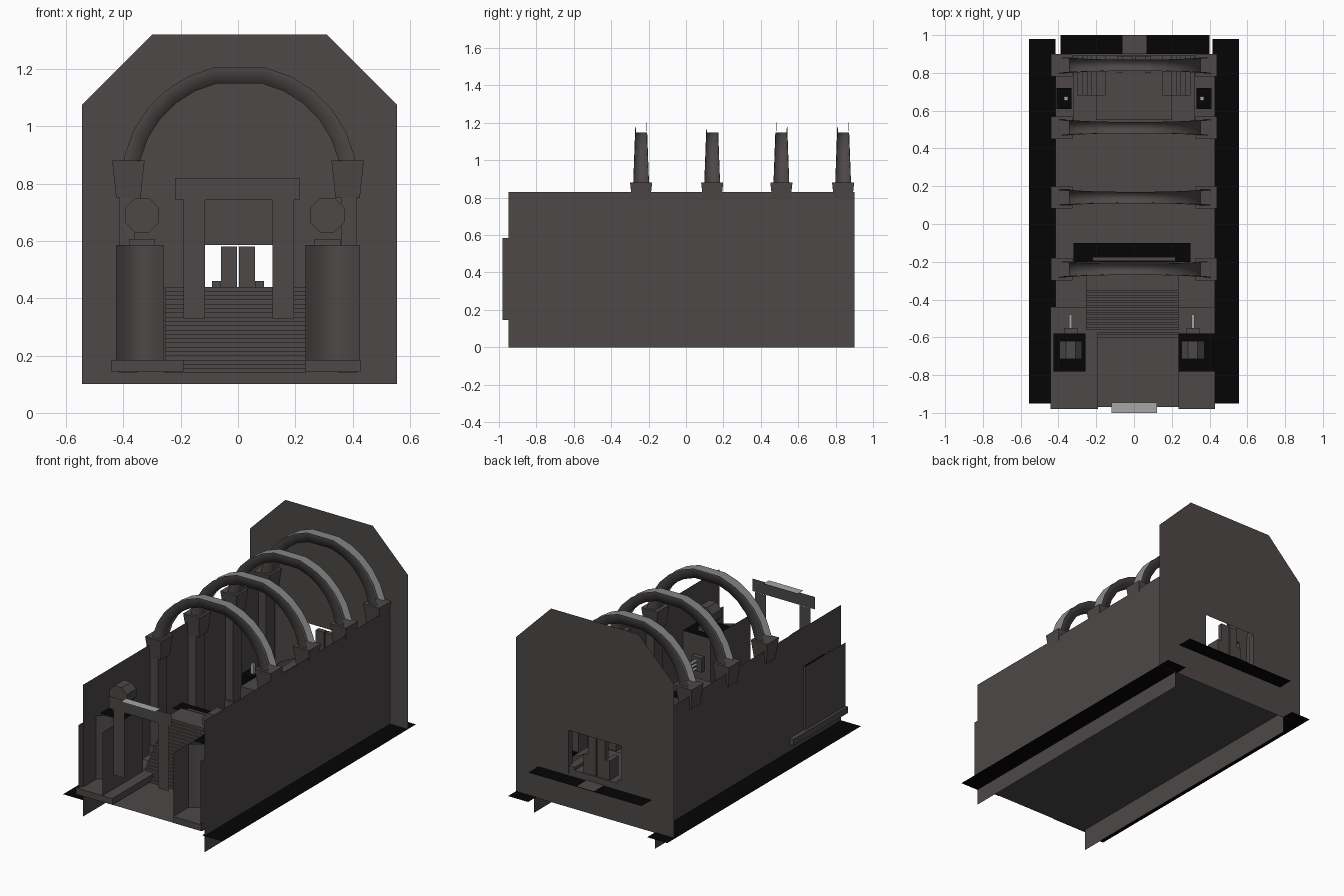
import bpy, bmesh, math

if "Cube" in bpy.data.objects:
    bpy.data.objects.remove(bpy.data.objects["Cube"])


def material(name, rgb):
    m = bpy.data.materials.new(name)
    m.diffuse_color = (*rgb, 1)
    m.use_nodes = True
    m.node_tree.nodes["Principled BSDF"].inputs["Base Color"].default_value = m.diffuse_color
    return m


STONE = material("grey stone", (0.072, 0.065, 0.063))
BLACK = material("black stone", (0.0015, 0.0015, 0.0015))
LIGHT = material("pale grey", (0.37, 0.39, 0.38))


def make(name, verts, faces, mat=STONE, fix=False):
    me = bpy.data.meshes.new(name)
    me.from_pydata(verts, [], faces)
    me.materials.append(mat)
    if fix:
        bm = bmesh.new()
        bm.from_mesh(me)
        bmesh.ops.recalc_face_normals(bm, faces=bm.faces)
        bm.to_mesh(me)
        bm.free()
    ob = bpy.data.objects.new(name, me)
    bpy.context.collection.objects.link(ob)
    return ob


def smooth(ob):
    for p in ob.data.polygons:
        p.use_smooth = True


def box(name, x0, x1, y0, y1, z0, z1, mat=STONE, flare=0.0):
    """Box; flare widens the top on every side."""
    v = []
    for z, f in ((z0, 0), (z1, flare)):
        v += [(x0 - f, y0 - f, z), (x1 + f, y0 - f, z), (x1 + f, y1 + f, z), (x0 - f, y1 + f, z)]
    f = [(3, 2, 1, 0), (4, 5, 6, 7), (0, 1, 5, 4), (1, 2, 6, 5), (2, 3, 7, 6), (3, 0, 4, 7)]
    return make(name, v, f, mat, True)


def sheet(name, pts, mat=STONE):
    return make(name, pts, [tuple(range(len(pts)))], mat)


def flat(name, x0, x1, y0, y1, z, mat=STONE):
    return sheet(name, [(x0, y0, z), (x1, y0, z), (x1, y1, z), (x0, y1, z)], mat)


def upright(name, x0, x1, z0, z1, y, mat=STONE):
    return sheet(name, [(x0, y, z0), (x1, y, z0), (x1, y, z1), (x0, y, z1)], mat)


def side_sheet(name, x, y0, y1, z0, z1, mat=STONE):
    p = [(x, y0, z0), (x, y1, z0), (x, y1, z1), (x, y0, z1)]
    return sheet(name, p if x > 0 else p[::-1], mat)


def mirrored(x0, x1, s):
    return (x0, x1) if s > 0 else (-x1, -x0)


# main floor, side walls and outer ledges
flat("floor", -0.415, 0.428, -0.97, 0.9, 0.14)
side_sheet("right_wall", 0.43, -0.95, 0.9, 0, 0.83)
side_sheet("left_wall", -0.415, -0.95, 0.9, 0, 0.83)
for s, side in ((1, "right"), (-1, "left")):
    a, b = mirrored(0.415, 0.555, s)
    flat(side + "_ledge", a, b, -0.95, 0.98, 0.103, BLACK)

# back wall with clipped corners and a doorway
Y = 0.9
outline = [(-0.545, 0.1), (-0.545, 1.075), (-0.3, 1.32), (0.31, 1.32), (0.555, 1.075), (0.555, 0.1)]
door = [(-0.18, 0.31), (-0.18, 0.585), (0.19, 0.585), (0.19, 0.31)]
make("back_wall", [(x, Y, z) for x, z in outline + door],
     [(0, 1, 7, 6), (1, 2, 7), (2, 3, 8, 7), (3, 4, 8), (4, 5, 9, 8), (5, 0, 6, 9)])
flat("back_door_sill", -0.39, 0.4, Y, 1.0, 0.3, BLACK)
flat("back_door_plate", -0.06, 0.065, Y, 1.0, 0.304)
for x in (-0.18, 0.19):
    side_sheet("door_jamb", x, 0.86, 0.9, 0.31, 0.585)

# arches: open channels, pale inside, on four pairs of wall columns
N = 14
ANGLES = [math.pi * i / N for i in range(N + 1) if i != N // 2]
for y in (-0.24, 0.14, 0.51, 0.84):
    v, f = [], []
    inner = {-1: [], 1: []}
    for i, a in enumerate(ANGLES):
        c, t = math.cos(a), math.sin(a)
        w = 0.045 - 0.015 * t
        for r, q in ((0.412, -w), (0.355, -w), (0.355, w), (0.412, w)):
            v.append((0.005 + r * c, y + q, 0.803 + r * t))
        for s in (-1, 1):
            for r in (0.412, 0.365):
                inner[s].append((0.005 + r * c, y + s * (w - 0.003), 0.803 + r * t))
        if i:
            k = 4 * i
            f += [(k - 4 + j, k - 3 + j, k + 1 + j, k + j) for j in range(3)]
    smooth(make("arch", v, f))
    for s in (-1, 1):
        quads = [(2 * i, 2 * i + 1, 2 * i + 3, 2 * i + 2) for i in range(len(ANGLES) - 1)]
        # pale lining faces the middle of the channel
        make("arch_lining", inner[s], [q[::-1] if s < 0 else q for q in quads], LIGHT)
    for s in (1, -1):
        a, b = mirrored(0.36, 0.414, s)
        box("arch_column", a, b, y - 0.045, y + 0.045, 0.14, 0.76)
        a, b = mirrored(0.34, 0.425, s)
        box("arch_capital", a, b, y - 0.045, y + 0.045, 0.75, 0.88, flare=0.014)
        a, b = mirrored(0.35, 0.414, s)
        box("column_foot", a, b, y - 0.055, y + 0.055, 0.14, 0.2)

# front staircase with landing
STEPS = 20
prof = [(-0.6, 0.14)]
for i in range(STEPS):
    z = 0.14 + 0.3 * (i + 1) / STEPS
    prof += [(-0.6 + 0.26 * i / STEPS, z), (-0.6 + 0.26 * (i + 1) / STEPS, z)]
prof[-1] = (-0.2, 0.44)
prof.append((-0.2, 0.14))
n = len(prof)
make("front_stairs", [(x, y, z) for x in (-0.255, 0.235) for y, z in prof],
     [tuple(range(n)), tuple(range(2 * n - 1, n - 1, -1))] +
     [(i, (i + 1) % n, n + (i + 1) % n, n + i) for i in range(n)], fix=True)
flat("landing_back", -0.32, 0.3, -0.2, -0.1, 0.42, BLACK)
box("landing_rail", -0.22, 0.22, -0.195, -0.175, 0.42, 0.44)

# front gateway: thin frame and pale top plate
upright("gate_lintel", -0.22, 0.215, 0.742, 0.82, -0.97)
for x in (-0.19, 0.12):
    upright("gate_leg", x, x + 0.075, 0.33, 0.742, -0.968)
flat("gate_top_plate", -0.118, 0.122, -1.0, -0.945, 0.822, LIGHT)

# front piers with open niche, ornament drum and rear bracket
for s in (1, -1):
    a, b = (0.235, 0.426) if s > 0 else (-0.426, -0.258)
    box("pier_base", *mirrored(0.19 if s < 0 else 0.235, 0.429 if s > 0 else 0.443, s),
        -0.98, -0.44, 0.145, 0.185)
    side_sheet("pier_outer_panel", b if s > 0 else a, -0.98, -0.58, 0.185, 0.585)
    side_sheet("pier_inner_panel", a if s > 0 else b, -0.98, -0.58, 0.185, 0.585)
    upright("pier_back", a, b, 0.185, 0.585, -0.58)
    flat("pier_top", a, b, -0.78, -0.58, 0.585, BLACK)
    # curved back of the niche
    v = []
    for i in range(9):
        x = a + (b - a) * i / 8
        y = -0.78 - 0.05 * (1 - math.sin(math.pi * i / 8))
        v += [(x, y, 0.185), (x, y, 0.585)]
    smooth(make("pier_niche", v, [(2 * i, 2 * i + 2, 2 * i + 3, 2 * i + 1) for i in range(8)]))
    # drum lying along y on a small foot
    cx = 0.312 if s > 0 else -0.335
    ring = [(cx + 0.065 * math.cos(math.radians(22.5 + 45 * i)),
             0.69 + 0.065 * math.sin(math.radians(22.5 + 45 * i))) for i in range(8)]
    make("pier_drum", [(x, y, z) for y in (-0.715, -0.62) for x, z in ring],
         [tuple(range(8)), tuple(range(15, 7, -1))] +
         [(i, (i + 1) % 8, 8 + (i + 1) % 8, 8 + i) for i in range(8)], fix=True)
    box("drum_foot", cx - 0.045, cx + 0.045, -0.71, -0.63, 0.575, 0.607)
    # bracket with pale prongs
    box("bracket", cx - 0.035, cx + 0.035, -0.58, -0.55, 0.37, 0.46)
    for k in range(3):
        z = 0.385 + 0.025 * k
        box("bracket_prong", cx - 0.008, cx + 0.008, -0.55, -0.48, z, z + 0.008, LIGHT)

# back platform with side steps and seat
box("back_platform", -0.32, 0.32, 0.48, 0.895, 0.145, 0.3)
box("dais", -0.2, 0.2, 0.55, 0.895, 0.3, 0.34)
for s in (1, -1):
    for k in range(5):
        a, b = mirrored(0.15, 0.3 - 0.025 * k, s)
        box("dais_step", a, b, 0.68, 0.895, 0.3, 0.312 + 0.012 * k)
    a, b = mirrored(0.33, 0.41, s)
    box("candle_stand", a, b, 0.61, 0.72, 0.145, 0.3, BLACK)
    box("candle", s * 0.36 - 0.01, s * 0.36 + 0.01, 0.655, 0.675, 0.3, 0.36, LIGHT)
    a, b = mirrored(0.004, 0.06, s)
    box("seat_back", a, b, 0.86, 0.89, 0.34, 0.58)
    a, b = mirrored(0.06, 0.09, s)
    box("seat_arm", a, b, 0.8, 0.89, 0.34, 0.46)
